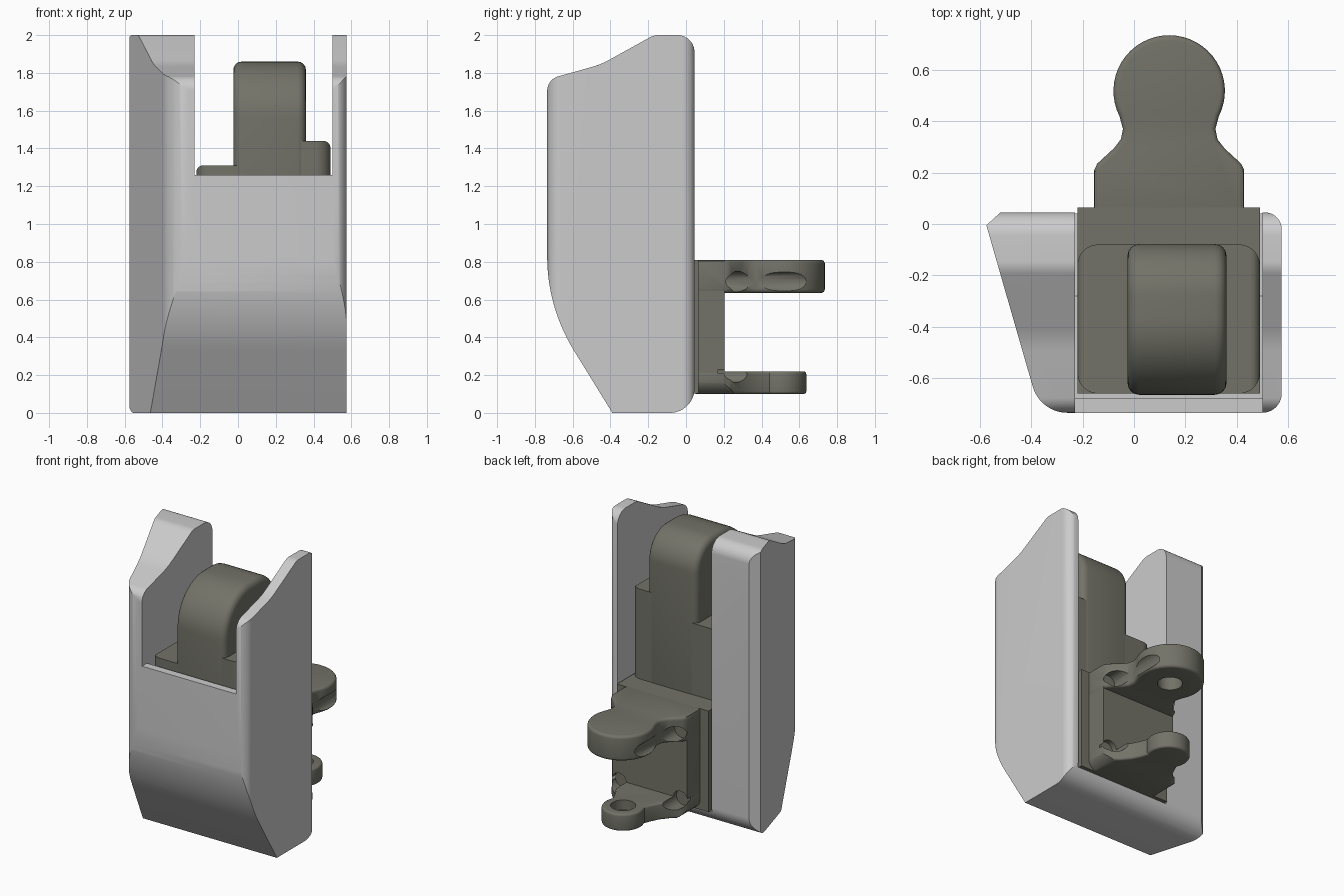
import bpy, bmesh
from math import sin, cos, tan, radians, pi
from mathutils import Vector

if "Cube" in bpy.data.objects:
    bpy.data.objects.remove(bpy.data.objects["Cube"])


def rounded(corners, seg=10):
    """Closed outline from (a, b, radius) corners, each filleted."""
    out = []
    n = len(corners)
    for i, (a, b, r) in enumerate(corners):
        p = Vector((a, b))
        if r <= 0:
            out.append((a, b))
            continue
        u = (Vector(corners[i - 1][:2]) - p).normalized()
        v = (Vector(corners[(i + 1) % n][:2]) - p).normalized()
        half = u.angle(v) / 2
        centre = p + (u + v).normalized() * r / sin(half)
        s, e = p + u * r / tan(half) - centre, p + v * r / tan(half) - centre
        total = s.angle(e)
        for k in range(seg + 1):
            t = k / seg
            q = centre + (s * sin((1 - t) * total) + e * sin(t * total)) / sin(total)
            out.append((q.x, q.y))
    return out


def prism(name, pts, axis, lo, hi, bevel=0):
    """Extrude a 2D outline along an axis, optionally softening the caps."""
    place = {'x': lambda a, b, d: (d, a, b),
             'y': lambda a, b, d: (a, d, b),
             'z': lambda a, b, d: (a, b, d)}[axis]
    bm = bmesh.new()
    ends = [[bm.verts.new(place(a, b, d)) for a, b in pts] for d in (lo, hi)]
    n = len(pts)
    for ring in ends:
        bm.faces.new(ring)
    for i in range(n):
        j = (i + 1) % n
        bm.faces.new((ends[0][i], ends[0][j], ends[1][j], ends[1][i]))
    bmesh.ops.recalc_face_normals(bm, faces=bm.faces)
    me = bpy.data.meshes.new(name)
    bm.to_mesh(me)
    bm.free()
    ob = bpy.data.objects.new(name, me)
    bpy.context.collection.objects.link(ob)
    if bevel:
        m = ob.modifiers.new("soft", 'BEVEL')
        m.width, m.segments = bevel, 4
        m.limit_method, m.angle_limit = 'ANGLE', radians(50)
        apply(ob, m)
    return ob


def apply(ob, mod):
    bpy.ops.object.select_all(action='DESELECT')
    bpy.context.view_layer.objects.active = ob
    ob.select_set(True)
    bpy.ops.object.modifier_apply(modifier=mod.name)


def combine(ob, other, op):
    other.hide_render = True
    m = ob.modifiers.new("bool", 'BOOLEAN')
    m.object, m.operation, m.solver = other, op, 'EXACT'
    apply(ob, m)
    bpy.data.objects.remove(other)


def circle(cx, cy, r, n=40):
    return [(cx + r * cos(2 * pi * i / n), cy + r * sin(2 * pi * i / n)) for i in range(n)]


# Housing: side profile intersected with plan profile
side = rounded([(-.735, 1.765, .08), (-.45, 1.845, .4), (-.17, 2, .1), (.045, 2, .09),
                (.045, 0, .13), (-.39, 0, 0), (-.735, .56, .95)], 14)
plan = rounded([(-.575, -.005, 0), (-.365, -.735, .14), (.575, -.735, .075),
                (.575, .045, .065), (-.52, .045, 0)])
housing = prism("housing", side, 'x', -.7, .7)
combine(housing, prism("plan_cutter", plan, 'z', -.1, 2.1), 'INTERSECT')

# Channel for the insert, with the open front window
channel = [(.3, .1), (-.28, .1), (-.68, .75), (-.68, 1.26), (-1, 1.26), (-1, 2.2), (.3, 2.2)]
combine(housing, prism("channel_cutter", channel, 'x', -.23, .5), 'DIFFERENCE')

# Insert: lower body, shoulders and arched knob
body = [(.065, .102), (.065, .81), (-.3, .81), (-.66, .81), (-.66, .75), (-.27, .102)]
insert_body = prism("insert_body", body, 'x', -.22, .49)
shoulder = rounded([(-.22, .7, 0), (.49, .7, 0), (.49, 1.44, .04), (.3, 1.44, 0),
                    (.3, 1.31, 0), (-.22, 1.31, .035)])
insert_shoulders = prism("insert_shoulders", shoulder, 'y', -1, .2)
footprint = rounded([(-.22, -.66, .08), (.49, -.66, .08), (.49, -.08, .08), (-.22, -.08, .08)])
combine(insert_shoulders, prism("footprint_cutter", footprint, 'z', .5, 1.6), 'INTERSECT')
knob = rounded([(-.665, .7, 0), (-.078, .7, 0), (-.078, 1.86, .2), (-.665, 1.86, .3)], 14)
insert_knob = prism("insert_knob", knob, 'x', -.025, .36, .045)

# Hinge bracket: two lugs joined by a web
CX = .137


def lug_outline(shoulder_pts, cy, r, start):
    half = shoulder_pts + [(r * cos(radians(a)), cy + r * sin(radians(a)))
                           for a in [start + (90 - start) * k / 16 for k in range(17)]]
    return [(CX + x, y) for x, y in half] + [(CX - x, y) for x, y in half[-2::-1]]


upper = lug_outline([(.292, .04), (.292, .21), (.28, .235), (.215, .295), (.188, .33),
                     (.18, .37)], .518, .217, -27)
lower = lug_outline([(.292, .04), (.292, .2), (.275, .235), (.215, .285), (.17, .34),
                     (.14, .4)], .5, .137, -25)
bracket = prism("hinge_bracket", [(CX - .29, .105), (CX + .29, .105), (CX + .29, .805),
                                  (CX - .29, .805)], 'y', .03, .205)
combine(bracket, prism("upper_lug", upper, 'z', .635, .81, .02), 'UNION')
combine(bracket, prism("lower_lug", lower, 'z', .1, .22, .015), 'UNION')
outline = rounded([(CX - .295, .095, .09), (CX + .295, .095, .09),
                   (CX + .295, .82, .03), (CX - .295, .82, .03)])
combine(bracket, prism("bracket_cutter", outline, 'y', 0, .9), 'INTERSECT')

# Screw clearances beside the lugs, and blind pin sockets
for s in (-1, 1):
    for z, y0 in ((.695, .19), (.215, .17)):
        combine(bracket, prism("screw_cutter", circle(CX + s * .237, z, .055, 24), 'y', y0, .8),
                'DIFFERENCE')
combine(bracket, prism("upper_socket", circle(CX, .518, .08), 'z', .6, .74), 'DIFFERENCE')
combine(bracket, prism("lower_socket", circle(CX, .5, .08), 'z', .15, .3), 'DIFFERENCE')

# Dark colour and smooth shading
dark = bpy.data.materials.new("dark_olive")
dark.diffuse_color = (.17, .17, .14, 1)
dark.use_nodes = True
dark.node_tree.nodes["Principled BSDF"].inputs["Base Color"].default_value = dark.diffuse_color
for ob in (insert_body, insert_shoulders, insert_knob, bracket):
    ob.data.materials.clear()
    ob.data.materials.append(dark)
for ob in (housing, insert_body, insert_shoulders, insert_knob, bracket):
    bpy.ops.object.select_all(action='DESELECT')
    bpy.context.view_layer.objects.active = ob
    ob.select_set(True)
    bpy.ops.object.shade_smooth_by_angle(angle=radians(30))
